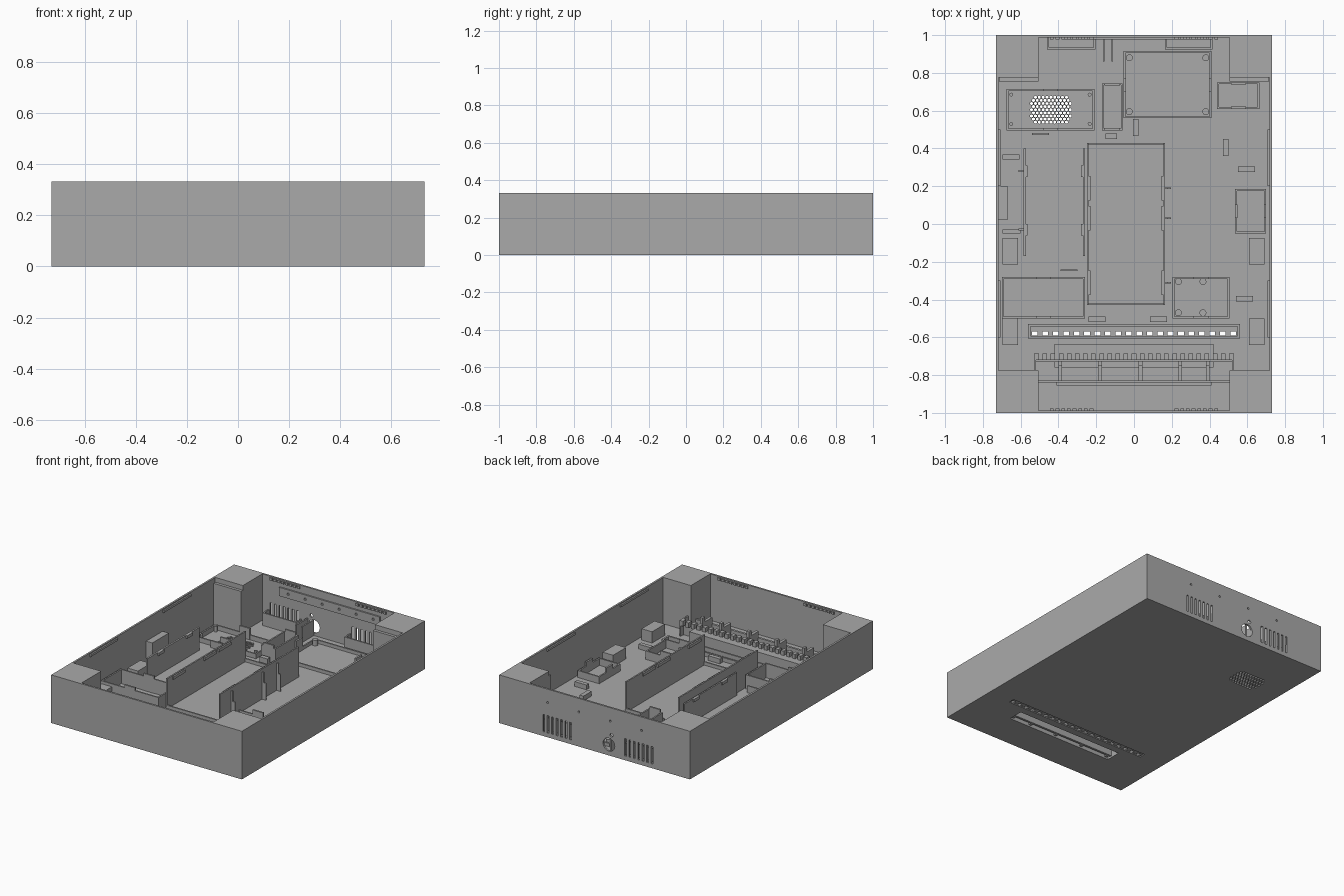
import bpy, bmesh, math
from mathutils import Matrix, Vector

grey = bpy.data.materials.new("plain_grey")
grey.diffuse_color = (0.40, 0.40, 0.40, 1)

X, Y, H = 0.73, 1.0, 0.333     # half width, half length, height
CX, CY = 0.505, 0.775          # inner faces of the corner blocks
T, F = 0.013, 0.012            # wall and floor thickness


def finish(name, bm):
    me = bpy.data.meshes.new(name)
    bm.to_mesh(me)
    bm.free()
    me.materials.append(grey)
    ob = bpy.data.objects.new(name, me)
    bpy.context.collection.objects.link(ob)
    return ob


def add_box(bm, x0, x1, y0, y1, z0, z1):
    size = Matrix.Diagonal((x1 - x0, y1 - y0, z1 - z0, 1))
    mid = Matrix.Translation(((x0 + x1) / 2, (y0 + y1) / 2, (z0 + z1) / 2))
    bmesh.ops.create_cube(bm, size=1, matrix=mid @ size)


def add_cyl(bm, x, y, z, r, d, n=24, rot=None):
    m = Matrix.Translation((x, y, z)) @ (rot or Matrix())
    bmesh.ops.create_cone(bm, cap_ends=True, segments=n, radius1=r, radius2=r, depth=d, matrix=m)


def part(name, boxes):
    bm = bmesh.new()
    for b in boxes:
        add_box(bm, *b)
    return finish(name, bm)


def rim(x0, x1, y0, y1, h, t=0.01):
    """Four upright walls around a rectangle on the floor."""
    z = F - 0.002
    return [(x0, x0 + t, y0, y1, z, h), (x1 - t, x1, y0, y1, z, h),
            (x0 + t, x1 - t, y0, y0 + t, z, h), (x0 + t, x1 - t, y1 - t, y1, z, h)]


def cut(ob, bm):
    cutter = finish("cutter", bm)
    cutter.hide_render = True
    mod = ob.modifiers.new("cut", 'BOOLEAN')
    mod.operation, mod.solver, mod.object = 'DIFFERENCE', 'EXACT', cutter
    bpy.context.view_layer.objects.active = ob
    bpy.ops.object.modifier_apply(modifier=mod.name)
    bpy.data.objects.remove(cutter)


# floor with honeycomb vent, lamp windows, groove and pocket opening
floor = part("floor", [(-X, X, -Y, Y, 0, F)])
bm = bmesh.new()
for row in range(-4, 5):
    for col in range(-6, 7):
        dx, dy = (col + 0.5 * (row % 2)) * 0.0205, row * 0.0165
        if abs(dx) + abs(dy) * 0.58 < 0.122 and abs(dy) < 0.07:
            add_cyl(bm, -0.44 + dx, 0.605 + dy, 0, 0.0085, 0.1, 6)
add_box(bm, -0.41, 0.41, -0.75, -0.645, -0.1, 0.1)
for i in range(20):
    x = -0.525 + i * 1.05 / 19
    add_box(bm, x - 0.015, x + 0.015, -0.59, -0.57, -0.1, 0.1)
cut(floor, bm)
groove = bmesh.new()
add_box(groove, -0.55, 0.55, -0.592, -0.55, -0.05, 0.006)
cut(floor, groove)

# outer walls between solid corner blocks
part("side_walls", [(s * X - (T if s > 0 else 0), s * X + (T if s < 0 else 0), -CY, CY, F, H)
                    for s in (-1, 1)])
part("front_wall", [(-CX, CX, -Y, -Y + T, F, H)])
back = part("back_wall", [(-CX, CX, Y - T, Y, F, H)])
part("corner_blocks", [(min(a * CX, a * X), max(a * CX, a * X), min(b * CY, b * Y), max(b * CY, b * Y), F, H)
                       for a in (-1, 1) for b in (-1, 1)])
part("corner_lips", [(min(a * CX, a * 0.715), max(a * CX, a * 0.715), 0.755, CY, F, 0.30) for a in (-1, 1)])

# back wall vents, cable hole and screw holes
bm = bmesh.new()
for x0 in (0.185, -0.44):
    for i in range(7):
        x = x0 + i * 0.034
        add_box(bm, x - 0.007, x + 0.007, 0.9, 1.1, 0.03, 0.15)
turn = Matrix.Rotation(math.pi / 2, 4, 'X')
add_cyl(bm, -0.11, 1, 0.075, 0.045, 0.2, 32, turn)
add_cyl(bm, -0.13, 1, 0.145, 0.012, 0.2, 16, turn)
for x in (-0.36, -0.12, 0.12, 0.36):
    add_cyl(bm, x, 1, 0.24, 0.007, 0.2, 12, turn)
cut(back, bm)

# guards behind the vents and rail on the back wall
guards = []
for a, b in ((-0.46, -0.205), (0.165, 0.415)):
    guards += [(a, b, 0.925, 0.935, F, 0.10), (a, a + 0.01, 0.935, 0.987, F, 0.10),
               (b - 0.01, b, 0.935, 0.987, F, 0.10)]
part("vent_guards", guards)
rail = part("back_rail", [(-0.37, 0.40, 0.977, 0.988, 0.22, 0.28)])
bm = bmesh.new()
for i in range(6):
    add_cyl(bm, -0.30 + i * 0.13, 0.98, 0.25, 0.009, 0.1, 12, turn)
cut(rail, bm)

# small snap teeth under the wall tops
teeth = []
for c in (-0.33, 0.33):
    for i in range(8):
        x = c + (i - 3.5) * 0.03
        for y in (-0.984, 0.984):
            teeth.append((x - 0.01, x + 0.01, y - 0.006, y + 0.006, 0.308, 0.325))
for x in (-0.713, 0.713):
    for c in (-0.45, 0.35):
        teeth.append((x - 0.006, x + 0.006, c - 0.15, c + 0.15, 0.310, 0.325))
part("snap_teeth", teeth)

# tall centre bay with buttresses and clips
bay = rim(-0.25, 0.165, -0.43, 0.43, 0.035)
for x in (-0.25, 0.155):
    bay.append((x, x + 0.01, -0.43, 0.43, F, 0.22))
for y in (-0.31, 0.03, 0.19):
    bay += [(0.165, 0.195, y - 0.004, y + 0.004, F, 0.13), (0.165, 0.178, y - 0.004, y + 0.004, 0.13, 0.20)]
for y in (-0.31, 0.03, 0.19):
    for x in (-0.24, 0.145):
        bay.append((x, x + 0.01, y - 0.065, y + 0.065, 0.195, 0.215))
part("centre_bay", bay)

# upright walls of the left bay
left = [(-0.585, -0.573, -0.17, 0.40, F, 0.17), (-0.27, -0.26, -0.17, 0.40, F, 0.17)]
for y in (-0.03, 0.28):
    left += [(-0.612, -0.585, y - 0.005, y + 0.005, F, 0.12), (-0.573, -0.563, y - 0.03, y + 0.03, 0.15, 0.17),
             (-0.28, -0.27, y - 0.03, y + 0.03, 0.15, 0.17)]
part("left_bay", left)


# shallow trays with clips
def tray(name, x0, x1, y0, y1, h, clip_h, along_x=True):
    mx, my = (x0 + x1) / 2, (y0 + y1) / 2
    clips = []
    for e in (0, 1):
        if along_x:
            y = y1 - 0.012 if e else y0
            clips.append((mx - 0.04, mx + 0.04, y, y + 0.012, F, clip_h))
        else:
            x = x1 - 0.012 if e else x0
            clips.append((x, x + 0.012, my - 0.035, my + 0.035, F, clip_h))
    part(name, rim(x0, x1, y0, y1, h) + clips)


tray("fan_tray", -0.675, -0.21, 0.495, 0.715, 0.045, 0.09)
tray("board_tray", -0.055, 0.41, 0.56, 0.915, 0.035, 0.10, False)
tray("small_rear_tray", 0.44, 0.665, 0.61, 0.75, 0.07, 0.09)
tray("front_left_tray", -0.70, -0.26, -0.50, -0.28, 0.11, 0.13)
tray("front_right_tray", 0.205, 0.505, -0.50, -0.28, 0.07, 0.10)
tray("right_tray", 0.535, 0.70, -0.05, 0.185, 0.06, 0.09, False)
tray("connector_tray", -0.17, -0.06, 0.495, 0.745, 0.12, 0.14)

# screw posts
bm = bmesh.new()
spots = [(x, y) for x in (-0.025, 0.38) for y in (0.595, 0.88)]
spots += [(x, y) for x in (0.235, 0.365) for y in (-0.47, -0.305)]
for x, y in spots:
    add_cyl(bm, x, y, 0.03, 0.018, 0.04)
for x in (-0.65, -0.235):
    for y in (0.53, 0.685):
        add_cyl(bm, x, y, 0.03, 0.01, 0.04, 16)
finish("screw_posts", bm)

# solid blocks and small cable guides
blocks = [(-0.717, -0.67, 0.02, 0.20, F, 0.18), (-0.165, -0.155, 0.86, 0.987, F, 0.12),
          (-0.12, -0.11, 0.86, 0.987, F, 0.12), (-0.15, -0.09, 0.45, 0.48, F, 0.06)]
for y in (-0.215, -0.64):
    for x in (-0.695, 0.61):
        blocks.append((x, x + 0.08, y, y + 0.14, F, 0.09))
part("blocks", blocks)
guides = [(-0.05, 0.47), (-0.65, 0.355), (0.595, 0.29), (0.585, -0.395), (-0.195, -0.505), (0.13, -0.505)]
bars = [(x - 0.045, x + 0.045, y - 0.014, y + 0.014, F, 0.045) for x, y in guides[1:]]
bars += [(-0.005, 0.025, 0.465, 0.555, F, 0.045), (0.47, 0.5, 0.36, 0.45, F, 0.045),
         (-0.54, -0.45, 0.47, 0.482, F, 0.06), (-0.39, -0.30, -0.25, -0.24, F, 0.06),
         (-0.695, -0.60, -0.05, -0.03, F, 0.06)]
part("cable_guides", bars)

# lamp strip frame around the row of windows
part("lamp_strip", rim(-0.56, 0.56, -0.605, -0.53, 0.04, 0.012))

# hollow front pocket housing, open underneath
part("pocket_housing", rim(-0.42, 0.42, -0.76, -0.635, 0.09, 0.01)
     + [(-0.42, 0.42, -0.76, -0.635, 0.08, 0.09)])

# toothed front rack with ribs
rack = [(-0.53, 0.53, -0.73, -0.715, F, 0.10), (-0.505, 0.505, -0.84, -0.825, F, 0.08),
        (-0.41, 0.41, -0.855, -0.84, F, 0.05)]
for i in range(25):
    x = -0.515 + i * 1.03 / 24
    rack.append((x - 0.012, x + 0.012, -0.72, -0.685, 0.085, 0.12))
for x in (-0.39, -0.18, 0.035, 0.245, 0.39):
    rack += [(x - 0.01, x + 0.01, -0.83, -0.725, F, 0.125), (x - 0.01, x + 0.01, -0.75, -0.725, 0.125, 0.16)]
for x in (-0.53, 0.52):
    rack.append((x, x + 0.01, -0.77, -0.685, F, 0.12))
part("front_rack", rack)
